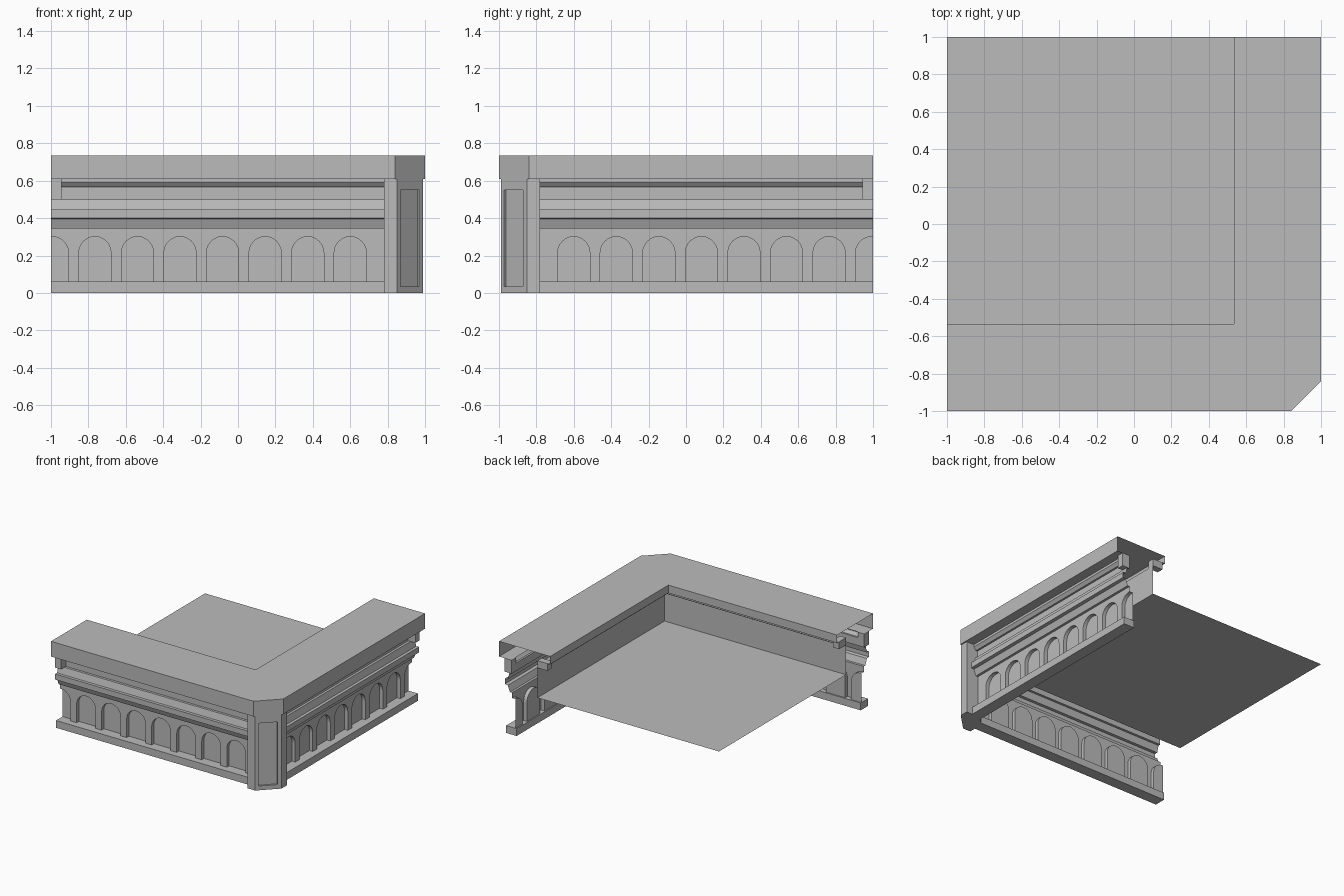
import bpy, bmesh, math
from mathutils import Matrix

if "Cube" in bpy.data.objects:
    bpy.data.objects.remove(bpy.data.objects["Cube"])

grey = bpy.data.materials.new("plain_grey")
grey.use_nodes = True
grey.diffuse_color = (0.5, 0.5, 0.5, 1)
grey.node_tree.nodes["Principled BSDF"].inputs["Base Color"].default_value = (0.5, 0.5, 0.5, 1)

# Swaps the front run for the side run across the corner diagonal
SWAP = Matrix(((0, -1, 0, 0), (-1, 0, 0, 0), (0, 0, 1, 0), (0, 0, 0, 1)))


def finish(name, bm, swap=False):
    if swap:
        bm.transform(SWAP)
        bmesh.ops.reverse_faces(bm, faces=bm.faces)
    me = bpy.data.meshes.new(name)
    bm.to_mesh(me)
    me.materials.append(grey)
    ob = bpy.data.objects.new(name, me)
    bpy.context.collection.objects.link(ob)
    return ob


def face(bm, pts):
    return bm.faces.new([bm.verts.new(p) for p in pts])


def merge(bm):
    bmesh.ops.remove_doubles(bm, verts=bm.verts, dist=0.0005)


def sweep(name, profile, cut, closed=False):
    """Carry a (distance, height) profile round the L, cutting the corner at x - y = cut."""
    bm = bmesh.new()
    rows = []
    for d, z in profile:
        c = max(0, 2 * d - cut)
        rows.append([(-1, -d, z), (d - c, -d, z), (d, c - d, z), (d, 1, z)])
    pairs = list(zip(rows, rows[1:] + rows[:1]))
    for a, b in pairs if closed else pairs[:-1]:
        for i in range(3):
            face(bm, (a[i], a[i + 1], b[i + 1], b[i]))
    if closed:
        face(bm, [r[0] for r in rows])
        face(bm, [r[-1] for r in rows][::-1])
    merge(bm)
    bmesh.ops.dissolve_degenerate(bm, dist=0.0005, edges=bm.edges)
    bmesh.ops.recalc_face_normals(bm, faces=bm.faces)
    return finish(name, bm)


# Countertop shell, with a deep outer fascia and a thin inner lip
sweep("countertop", [(0.57, 0.67), (0.535, 0.67), (0.535, 0.735), (1, 0.735),
                     (1, 0.61), (0.89, 0.61)], 1.84)

# Stepped mouldings between counter and arcade
sweep("mouldings", [(0.92, 0.61), (0.92, 0.59), (0.90, 0.565), (0.885, 0.565),
                    (0.885, 0.5), (0.905, 0.5), (0.92, 0.445), (0.945, 0.445),
                    (0.945, 0.40), (0.92, 0.395), (0.90, 0.345), (0.88, 0.345)], 1.8)

# Plinth, inner wall and floor
sweep("plinth", [(0.84, 0), (0.935, 0), (0.935, 0.06), (0.84, 0.06)], 1.8, True)
sweep("inner_wall", [(0.57, 0.67), (0.57, 0.64), (0.62, 0.61), (0.65, 0.61),
                     (0.65, 0.365)], 1.84)
bm = bmesh.new()
face(bm, [(-1, -0.65, 0.365), (0.65, -0.65, 0.365), (0.65, 1, 0.365), (-1, 1, 0.365)])
finish("floor_panel", bm)


# Arcade: a wall of recessed round-headed niches
def arcade(name, swap):
    bm = bmesh.new()
    front, back, low, spring, top = -0.88, -0.85, 0.06, 0.215, 0.345
    r, pitch, steps = 0.086, 0.2275, 12

    def wall(x0, x1):
        face(bm, [(x0, front, low), (x1, front, low), (x1, front, top), (x0, front, top)])

    wall(0.6 + r, 0.82)
    for k in range(8):
        cx = 0.6 - pitch * k
        arch = [(cx + r * math.cos(math.pi * i / steps),
                 spring + r * math.sin(math.pi * i / steps)) for i in range(steps + 1)]
        outline = [(cx + r, low)] + arch + [(cx - r, low)]
        for (xa, za), (xb, zb) in zip(arch, arch[1:]):
            face(bm, [(xa, front, za), (xa, front, top), (xb, front, top), (xb, front, zb)])
        for (xa, za), (xb, zb) in zip(outline, outline[1:]):
            face(bm, [(xa, front, za), (xb, front, zb), (xb, back, zb), (xa, back, za)])
        face(bm, [(x, back, z) for x, z in reversed(outline)])
        wall(cx + r - pitch, cx - r)
    merge(bm)
    bmesh.ops.bisect_plane(bm, geom=bm.verts[:] + bm.edges[:] + bm.faces[:],
                           plane_co=(-1, 0, 0), plane_no=(-1, 0, 0), clear_outer=True)
    bmesh.ops.recalc_face_normals(bm, faces=bm.faces)
    # the wall must face outward
    if sum(f.normal.y * f.calc_area() for f in bm.faces) > 0:
        bmesh.ops.reverse_faces(bm, faces=bm.faces)
    finish(name, bm, swap)


# Brackets under the open ends of the counter
def bracket(name, y0, y1, z0, z1, swap):
    bm = bmesh.new()
    bmesh.ops.create_cube(bm, size=1)
    for v in bm.verts:
        v.co = (-1 if v.co.x < 0 else -0.945, y0 if v.co.y < 0 else y1,
                z0 if v.co.z < 0 else z1)
    finish(name, bm, swap)


for side, swap in (("front", False), ("side", True)):
    arcade(side + "_arcade", swap)
    bracket(side + "_outer_bracket", -0.95, -0.885, 0.5, 0.61, swap)
    bracket(side + "_inner_bracket", -0.65, -0.56, 0.61, 0.67, swap)

# Corner post with a sunk panel on its diagonal face
bm = bmesh.new()
plan = [(0.85, -0.99), (0.99, -0.85), (0.99, -0.78), (0.86, -0.78),
        (0.78, -0.86), (0.78, -0.99)]
height = 0.61
for i, (a, b) in enumerate(zip(plan, plan[1:] + plan[:1])):
    if i:
        face(bm, [(*a, 0), (*b, 0), (*b, height), (*a, height)])
face(bm, [(*p, 0) for p in reversed(plan)])


def ring(t0, t1, z0, z1, depth):
    """Rectangle on the diagonal face, pushed inward by depth."""
    s = depth / math.sqrt(2)
    spots = ((t0, z0), (t1, z0), (t1, z1), (t0, z1))
    return [(0.85 + 0.14 * t - s, -0.99 + 0.14 * t + s, z) for t, z in spots]


rings = [ring(0, 1, 0, height, 0), ring(0.13, 0.85, 0.035, 0.55, 0),
         ring(0.13, 0.85, 0.035, 0.55, 0.015)]
for a, b in zip(rings, rings[1:]):
    for i in range(4):
        j = (i + 1) % 4
        face(bm, [a[i], a[j], b[j], b[i]])
face(bm, rings[-1])
merge(bm)
finish("corner_post", bm)
